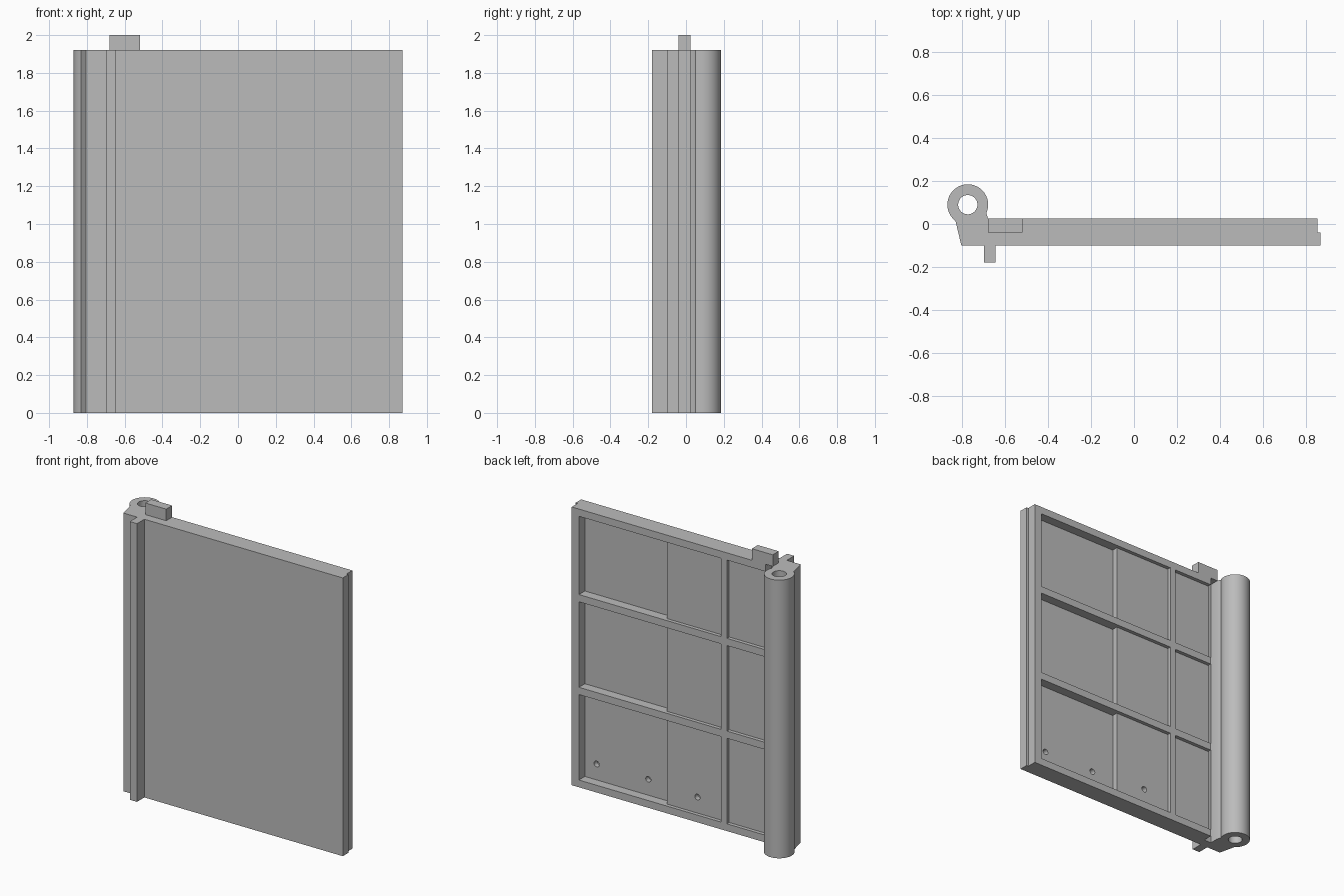
import bpy, bmesh
from math import cos, sin, radians

if "Cube" in bpy.data.objects:
    bpy.data.objects.remove(bpy.data.objects["Cube"], do_unlink=True)

H = 1.92                      # panel height
FRONT, STEP, BACK = -0.10, -0.04, 0.025
TUBE = (-0.775, 0.09)         # hinge axis

grey = bpy.data.materials.new("plain_grey")
grey.use_nodes = True
grey.diffuse_color = (0.5, 0.5, 0.5, 1)
grey.node_tree.nodes["Principled BSDF"].inputs["Base Color"].default_value = (0.5, 0.5, 0.5, 1)


def prism(name, outline, z0, z1):
    """Extrude an outline in x, y from z0 to z1."""
    bm = bmesh.new()
    face = bm.faces.new([bm.verts.new((x, y, z0)) for x, y in outline])
    ext = bmesh.ops.extrude_face_region(bm, geom=[face])["geom"]
    bmesh.ops.translate(bm, vec=(0, 0, z1 - z0),
                        verts=[v for v in ext if isinstance(v, bmesh.types.BMVert)])
    bmesh.ops.recalc_face_normals(bm, faces=bm.faces)
    mesh = bpy.data.meshes.new(name)
    bm.to_mesh(mesh)
    bm.free()
    mesh.materials.append(grey)
    ob = bpy.data.objects.new(name, mesh)
    bpy.context.collection.objects.link(ob)
    return ob


def box(name, x0, x1, y0, y1, z0, z1):
    return prism(name, [(x0, y0), (x1, y0), (x1, y1), (x0, y1)], z0, z1)


def cylinder(radius, depth, location, rotation=(0, 0, 0), sides=32):
    bpy.ops.mesh.primitive_cylinder_add(vertices=sides, radius=radius, depth=depth,
                                        location=location, rotation=rotation)
    return bpy.context.object


def cut(target, cutter):
    cutter.hide_render = True
    bpy.context.view_layer.objects.active = target
    mod = target.modifiers.new("cut", "BOOLEAN")
    mod.operation, mod.solver, mod.object = "DIFFERENCE", "EXACT", cutter
    bpy.ops.object.modifier_apply(modifier=mod.name)
    bpy.data.objects.remove(cutter, do_unlink=True)


# Panel with lipped edge, notch, hinge barrel and front rib in one section
arc = [(TUBE[0] + 0.095 * cos(radians(a)), TUBE[1] + 0.095 * sin(radians(a)))
       for a in range(-25, 239, 6)]
section = [(0.87, FRONT), (0.87, STEP), (0.855, STEP), (0.855, BACK),
           (-0.625, BACK), (-0.625, STEP), (-0.68, STEP), (-0.68, BACK)]
section += arc
section += [(-0.805, FRONT), (-0.70, FRONT), (-0.70, -0.18), (-0.645, -0.18), (-0.645, FRONT)]
panel = prism("hinged_panel", section, 0, H)

# Hinge pin bore
cut(panel, cylinder(0.045, 3, (*TUBE, 1)))

# Recessed pockets on the back: deep, shallow, and open towards the hinge
for z0, z1 in [(0.05, 0.64), (0.69, 1.28), (1.33, 1.87)]:
    for x0, x1, floor in [(-0.285, 0.20, 0.0), (0.145, 0.80, STEP), (-0.64, -0.33, 0.0)]:
        cut(panel, box("pocket_cutter", x0, x1, floor, 0.06, z0, z1))

# Blind holes along the bottom
for x, floor in [(0.71, STEP), (0.316, STEP), (-0.087, 0.0)]:
    cut(panel, cylinder(0.02, 0.07, (x, floor, 0.16), (radians(90), 0, 0), 20))

bpy.ops.object.select_all(action="DESELECT")
panel.select_set(True)
bpy.context.view_layer.objects.active = panel
bpy.ops.object.shade_smooth_by_angle(angle=radians(25))

# Locating tab on the top edge
box("top_tab", -0.68, -0.52, STEP, BACK, H, 2.0)
